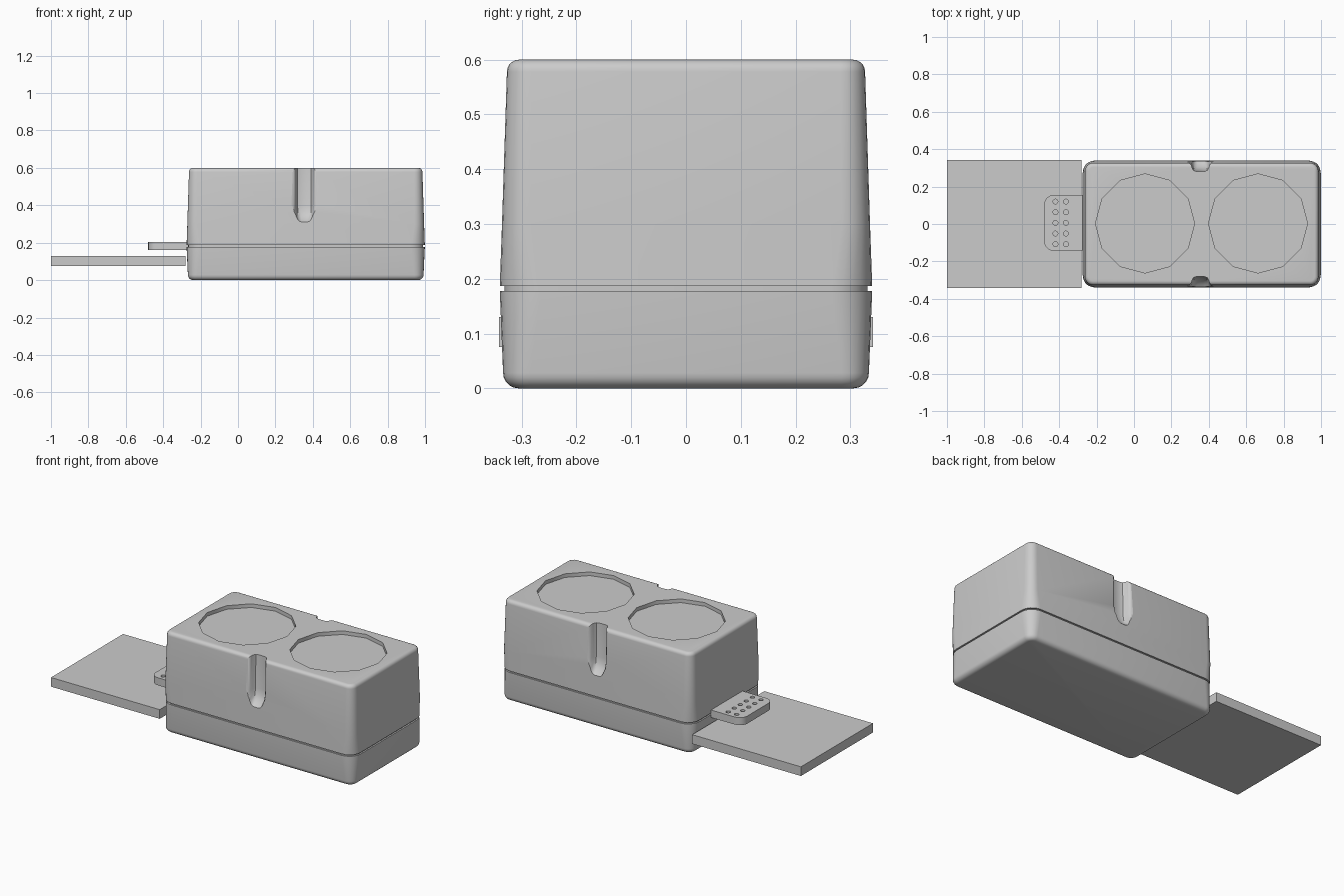
import bpy, bmesh, math

if "Cube" in bpy.data.objects:
    bpy.data.objects.remove(bpy.data.objects["Cube"])

CX = 0.362  # centre of the case along x


def finish(name, bm, angle=35):
    bmesh.ops.recalc_face_normals(bm, faces=bm.faces)
    me = bpy.data.meshes.new(name)
    bm.to_mesh(me)
    bm.free()
    ob = bpy.data.objects.new(name, me)
    bpy.context.collection.objects.link(ob)
    smooth(ob, angle)
    return ob


def smooth(ob, angle=35):
    bpy.ops.object.select_all(action='DESELECT')
    ob.select_set(True)
    bpy.context.view_layer.objects.active = ob
    bpy.ops.object.shade_smooth_by_angle(angle=math.radians(angle))


def loft(name, rings):
    bm = bmesh.new()
    loops = [[bm.verts.new(p) for p in ring] for ring in rings]
    n = len(loops[0])
    for a, b in zip(loops, loops[1:]):
        for i in range(n):
            j = (i + 1) % n
            bm.faces.new((a[i], a[j], b[j], b[i]))
    bm.faces.new(loops[0][::-1])
    bm.faces.new(loops[-1])
    return finish(name, bm)


def rounded_rect(z, hx, hy, r, seg=6):
    pts = []
    for k, (sx, sy) in enumerate([(1, 1), (-1, 1), (-1, -1), (1, -1)]):
        for i in range(seg + 1):
            a = math.pi / 2 * (k + i / seg)
            pts.append((CX + sx * (hx - r) + r * math.cos(a),
                        sy * (hy - r) + r * math.sin(a), z))
    return pts


def fillet(z, hx, hy, r, f, top):
    # rings rounding the side wall into a flat cap
    out = []
    for i in range(6):
        a = math.pi / 2 * i / 5
        d = f * (1 - math.cos(a))
        h = f * (1 - math.sin(a))
        out.append(rounded_rect(z - h if top else z + h, hx - d, hy - d, r - d))
    return out if top else out[::-1]


def prism(name, outline, z0, z1):
    return loft(name, [[(x, y, z) for x, y in outline] for z in (z0, z1)])


def circle(x, y, r, n):
    return [(x + r * math.cos(2 * math.pi * i / n), y + r * math.sin(2 * math.pi * i / n))
            for i in range(n)]


def cut(ob, cutters):
    for c in cutters:
        c.hide_render = True
        m = ob.modifiers.new("cut", 'BOOLEAN')
        m.operation, m.object, m.solver = 'DIFFERENCE', c, 'EXACT'
        bpy.context.view_layer.objects.active = ob
        bpy.ops.object.modifier_apply(modifier=m.name)
        bpy.data.objects.remove(c)
    smooth(ob)


# lower case
loft("case_base", fillet(0.0, 0.630, 0.334, 0.05, 0.028, False)
     + [rounded_rect(0.178, 0.637, 0.340, 0.075)])
# recessed seam between the two halves
loft("seam_core", [rounded_rect(z, 0.628, 0.331, 0.068) for z in (0.17, 0.195)])
# upper case
lid = loft("case_lid", [rounded_rect(0.187, 0.637, 0.340, 0.072),
                        rounded_rect(0.30, 0.633, 0.336, 0.052)]
           + fillet(0.60, 0.624, 0.327, 0.045, 0.022, True))


def groove(side):
    # flared finger groove whose floor curves out at its lower end
    half = [(0.085, 0.03), (0.072, 0.0), (0.058, -0.004), (0.049, -0.014),
            (0.044, -0.030), (0.036, -0.043), (0.020, -0.048)]
    prof = half + [(-x, d) for x, d in reversed(half)]
    rings = []
    for z, push, w in [(0.70, 0.0, 1), (0.40, 0.0, 1), (0.365, 0.005, 0.97),
                       (0.34, 0.016, 0.9), (0.32, 0.034, 0.78), (0.305, 0.056, 0.6)]:
        base = 0.3365 - 0.031 * (min(z, 0.6) - 0.30)
        rings.append([(0.355 + x * w, side * (base + d + push), z) for x, d in prof])
    return loft("groove_cutter", rings)


# two twelve-sided wells and the side grooves
cut(lid, [prism("well_cutter", circle(x, 0.003, 0.265, 12), 0.578, 0.7)
          for x in (0.059, 0.663)] + [groove(1), groove(-1)])

# flat side plate
prism("side_plate", [(-1, -0.341), (-0.28, -0.341), (-0.28, 0.341), (-1, 0.341)], 0.075, 0.13)

# perforated tab with two rounded corners
R = 0.05
tab_outline = [(-0.26, -0.143), (-0.26, 0.155)]
for cy, start in ((0.155 - R, 90), (-0.143 + R, 180)):
    for i in range(7):
        a = math.radians(start + 15 * i)
        tab_outline.append((-0.48 + R + R * math.cos(a), cy + R * math.sin(a)))
tab = prism("perforated_tab", tab_outline, 0.16, 0.205)
cut(tab, [prism("hole_cutter", circle(x, 0.006 + 0.057 * k, 0.013, 16), 0.1, 0.3)
          for x in (-0.42, -0.364) for k in range(-2, 3)])
